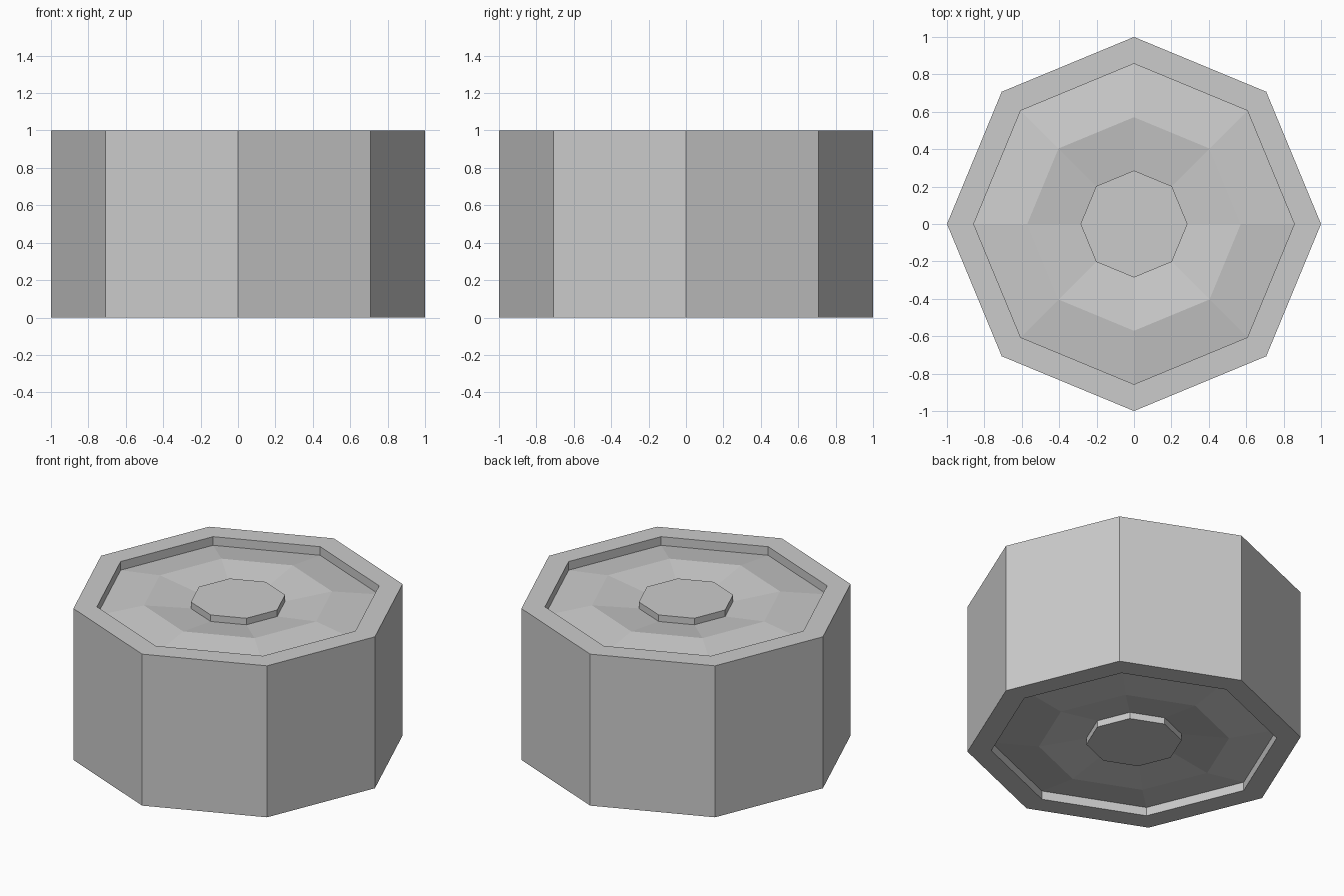
import bpy
import bmesh
from math import cos, sin, tau

if "Cube" in bpy.data.objects:
    bpy.data.objects.remove(bpy.data.objects["Cube"])

SIDES = 8

# Half profile of the upper face: outer edge, rim, recess floor, ridge, hub
upper = [(1.0, 1.0), (0.857, 1.0), (0.857, 0.943), (0.571, 0.986),
         (0.286, 0.943), (0.286, 0.986)]
# Lower face mirrors the upper one
lower = [(r, 1.0 - z) for r, z in reversed(upper)]


def lathe(name, profile):
    """Revolve a profile into a faceted solid, capping both ends."""
    bm = bmesh.new()
    rings = [[bm.verts.new((r * cos(tau * i / SIDES), r * sin(tau * i / SIDES), z))
              for i in range(SIDES)] for r, z in profile]
    for a, b in zip(rings, rings[1:]):
        for i in range(SIDES):
            j = (i + 1) % SIDES
            bm.faces.new((a[i], a[j], b[j], b[i]))
    bm.faces.new(rings[0])
    bm.faces.new(rings[-1])
    bmesh.ops.recalc_face_normals(bm, faces=bm.faces)
    mesh = bpy.data.meshes.new(name)
    bm.to_mesh(mesh)
    bm.free()
    obj = bpy.data.objects.new(name, mesh)
    bpy.context.collection.objects.link(obj)
    return obj


# Wheel body with recessed faces and raised hubs
lathe("wheel", lower + upper)
